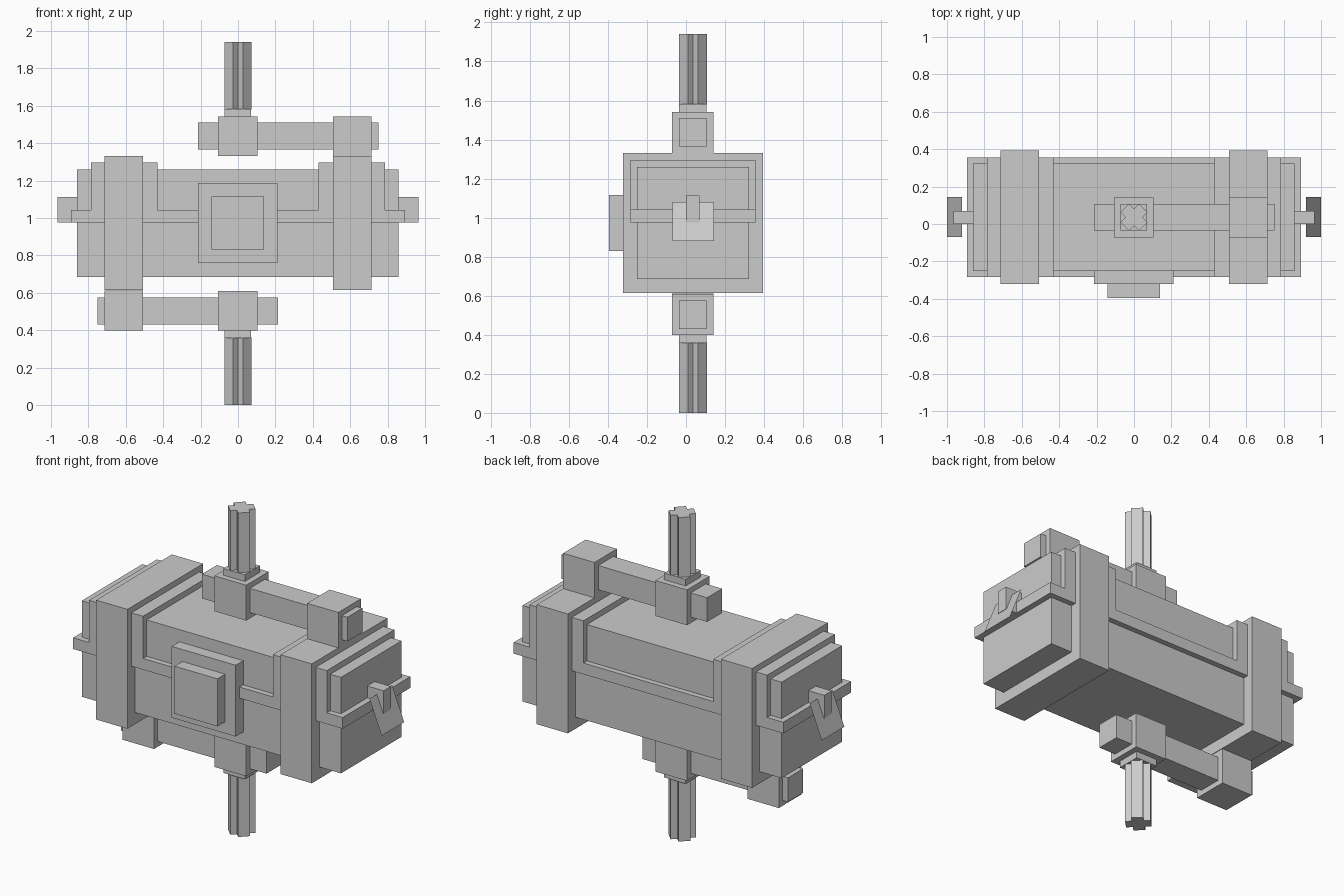
import bpy, bmesh

cube = bpy.data.objects.get("Cube")
if cube:
    bpy.data.objects.remove(cube, do_unlink=True)

GREY = (0.6, 0.6, 0.6, 1.0)
grey = bpy.data.materials.new("plain_grey")
grey.use_nodes = True
grey.diffuse_color = GREY
grey.node_tree.nodes["Principled BSDF"].inputs["Base Color"].default_value = GREY

CY = 0.036   # depth of the body and shaft axis
CZ = 0.97    # mid height


def finish(name, bm):
    mesh = bpy.data.meshes.new(name)
    bm.to_mesh(mesh)
    bm.free()
    mesh.materials.append(grey)
    obj = bpy.data.objects.new(name, mesh)
    bpy.context.collection.objects.link(obj)
    return obj


def prism(name, outline, z0, z1):
    """Extrude an anticlockwise xy outline from z0 to z1."""
    bm = bmesh.new()
    low = [bm.verts.new((x, y, z0)) for x, y in outline]
    high = [bm.verts.new((x, y, z1)) for x, y in outline]
    bm.faces.new(low[::-1])
    bm.faces.new(high)
    n = len(outline)
    for i in range(n):
        j = (i + 1) % n
        bm.faces.new((low[i], low[j], high[j], high[i]))
    return finish(name, bm)


def box(name, x, y, z):
    (x0, x1), (y0, y1) = sorted(x), sorted(y)
    z0, z1 = sorted(z)
    return prism(name, [(x0, y0), (x1, y0), (x1, y1), (x0, y1)], z0, z1)


# Main body with the rail around its middle
box("body", (-0.86, 0.857), (-0.25, 0.323), (0.685, 1.26))
box("middle_rail", (-0.894, 0.892), (CY - 0.32, CY + 0.32), (0.975, 1.042))

# Front panel in two steps
box("front_panel_base", (-0.214, 0.21), (-0.322, -0.2), (0.76, 1.187))
box("front_panel_cap", (-0.143, 0.14), (-0.395, -0.3), (0.83, 1.115))

# Collars, saddles, latches and sloping tabs at both ends
for side, s in (("left", 1), ("right", -1)):
    box(side + "_collar", (s * 0.507, s * 0.714), (-0.322, 0.394), (0.615, 1.33))
    box(side + "_saddle", (s * 0.43, s * 0.787), (CY - 0.32, CY + 0.32), (0.975, 1.295))
    box(side + "_latch", (s * 0.84, s * 0.965), (0.0, 0.07), (0.975, 1.113))
    bm = bmesh.new()
    corners = [(0.92, -0.07, 1.08), (1.0, -0.07, 0.88), (1.0, 0.144, 0.88), (0.92, 0.144, 1.08)]
    verts = [bm.verts.new((s * x, y, z)) for x, y, z in corners]
    bm.faces.new(verts if s > 0 else verts[::-1])
    finish(side + "_sloping_tab", bm)

# Splined shaft profile: chamfered square with a notch in each side
R, W, N = 0.072, 0.026, 0.046
spline = []
for c, q in ((1, 0), (0, 1), (-1, 0), (0, -1)):
    for out, across in ((R, -W), (N, 0), (R, W)):
        spline.append((out * c - across * q, CY + out * q + across * c))

# Upper arm, and the lower arm turned half round the depth axis
for level, s in (("upper", 1), ("lower", -1)):
    def z(a, b):
        return (CZ + s * a, CZ + s * b)
    box(level + "_arm", (-s * 0.214, s * 0.75), (CY - 0.072, CY + 0.07), z(0.395, 0.54))
    box(level + "_arm_mount", (s * 0.507, s * 0.714), (CY - 0.107, CY + 0.106), z(0.358, 0.572))
    box(level + "_hub", (-0.106, 0.104), (CY - 0.107, CY + 0.106), z(0.36, 0.572))
    box(level + "_neck", (-0.072, 0.07), (CY - 0.072, CY + 0.07), z(0.57, 0.612))
    prism(level + "_splined_shaft", spline, *sorted(z(0.61, 0.97)))
